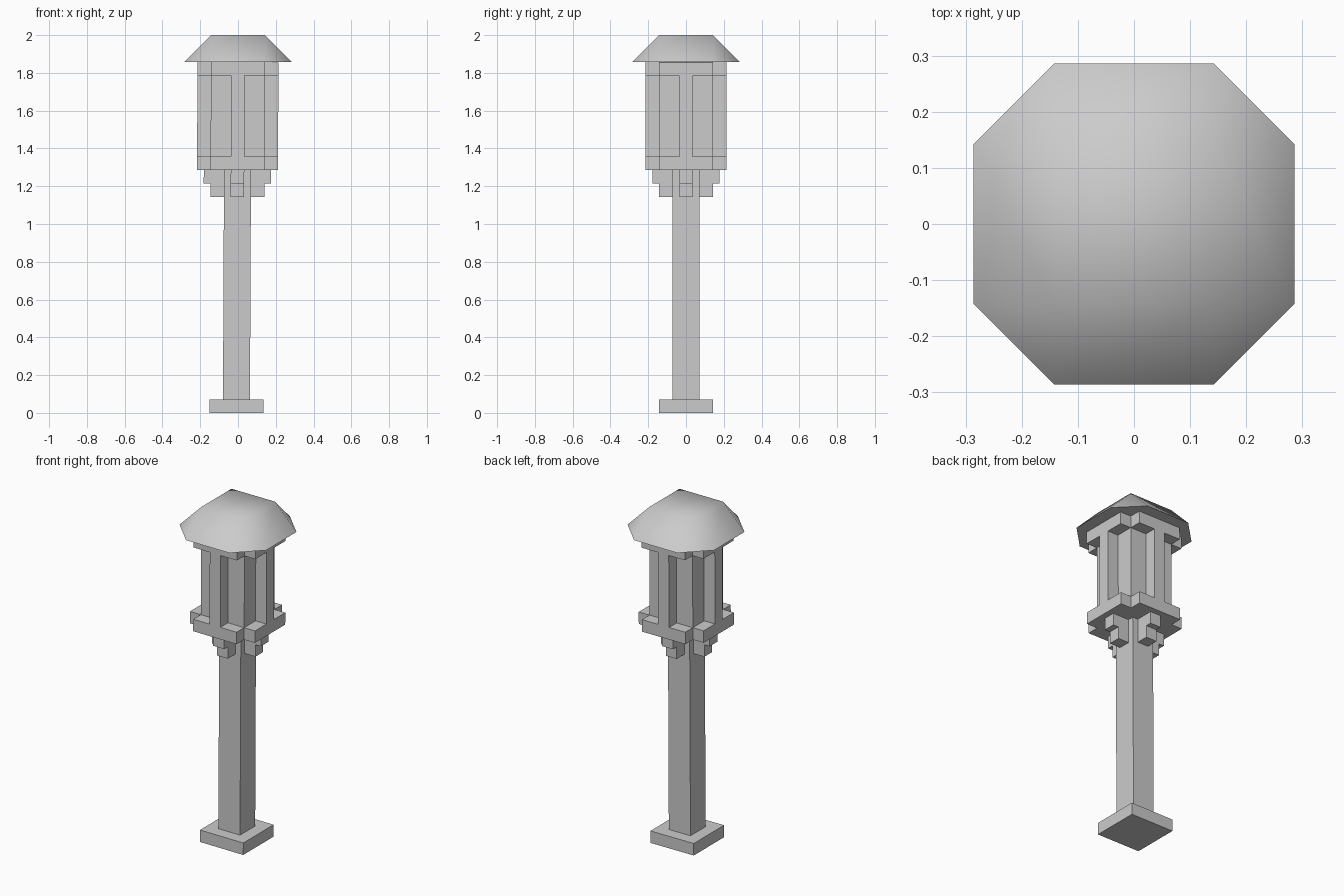
import bpy, bmesh
from mathutils import Matrix, Vector

if "Cube" in bpy.data.objects:
    bpy.data.objects.remove(bpy.data.objects["Cube"])

U = 1 / 14            # the design sits on a 1/14 unit grid
TILT = Matrix.Translation((0, 0, 1.86)) @ Matrix.Rotation(0.0045, 4, 'Y') @ Matrix.Translation((0, 0, -1.86))


def finish(name, bm, tilt=True):
    bmesh.ops.recalc_face_normals(bm, faces=bm.faces)
    if tilt:
        bm.transform(TILT)
    mesh = bpy.data.meshes.new(name)
    bm.to_mesh(mesh)
    bm.free()
    ob = bpy.data.objects.new(name, mesh)
    bpy.context.collection.objects.link(ob)
    return ob


def prism(name, outline, z0, z1, turn=0):
    """Extrude an xy outline (grid units) upwards, turned by quarter turns."""
    bm = bmesh.new()
    face = bm.faces.new([bm.verts.new((x * U, y * U, z0)) for x, y in outline])
    ext = bmesh.ops.extrude_face_region(bm, geom=[face])['geom']
    top = [v for v in ext if isinstance(v, bmesh.types.BMVert)]
    bmesh.ops.translate(bm, verts=top, vec=(0, 0, z1 - z0))
    bm.transform(Matrix.Rotation(turn * 1.5707963, 4, 'Z'))
    return finish(name, bm)


def rect(x0, x1, y0, y1):
    return [(x0, y0), (x1, y0), (x1, y1), (x0, y1)]


def square(h):
    return rect(-h, h, -h, h)


# foot, post and lantern core
prism("base", square(2), 0, U)
prism("post", square(1), U, 18 * U)
prism("lantern_body", square(2), 19 * U, 25 * U)

# cross-shaped plates above and below the lantern
cross = [(2, -3), (2, -2), (3, -2), (3, 2), (2, 2), (2, 3),
         (-2, 3), (-2, 2), (-3, 2), (-3, -2), (-2, -2), (-2, -3)]
prism("lower_plate", cross, 18 * U, 19 * U)
prism("upper_plate", cross, 25 * U, 26 * U)

# window bar and stepped bracket on each side
for i in range(4):
    prism(f"window_bar_{i + 1}", rect(2, 3, -.5, .5), 19 * U, 25 * U, i)
    prism(f"bracket_upper_{i + 1}", rect(1, 2.5, -.5, .5), 17 * U, 18 * U, i)
    prism(f"bracket_lower_{i + 1}", rect(1, 2, -.5, .5), 16 * U, 17 * U, i)

# roof: octagonal rim rising to a square top, smooth shaded
bm = bmesh.new()
rim = [(2, -4), (4, -2), (4, 2), (2, 4), (-2, 4), (-4, 2), (-4, -2), (-2, -4)]
low = [bm.verts.new((x * U, y * U, 26 * U)) for x, y in rim]
top = [bm.verts.new((x * U, y * U, 28 * U)) for x, y in [(2, -2), (2, 2), (-2, 2), (-2, -2)]]
bm.faces.new(low)
bm.faces.new(top)
for i in range(4):
    a, b, c = low[2 * i], low[2 * i + 1], low[(2 * i + 2) % 8]
    bm.faces.new((a, b, top[i]))
    bm.faces.new((b, c, top[(i + 1) % 4], top[i]))
roof = finish("roof", bm, tilt=False)
bpy.context.view_layer.objects.active = roof
roof.select_set(True)
bpy.ops.object.shade_smooth_by_angle(angle=1.05)
